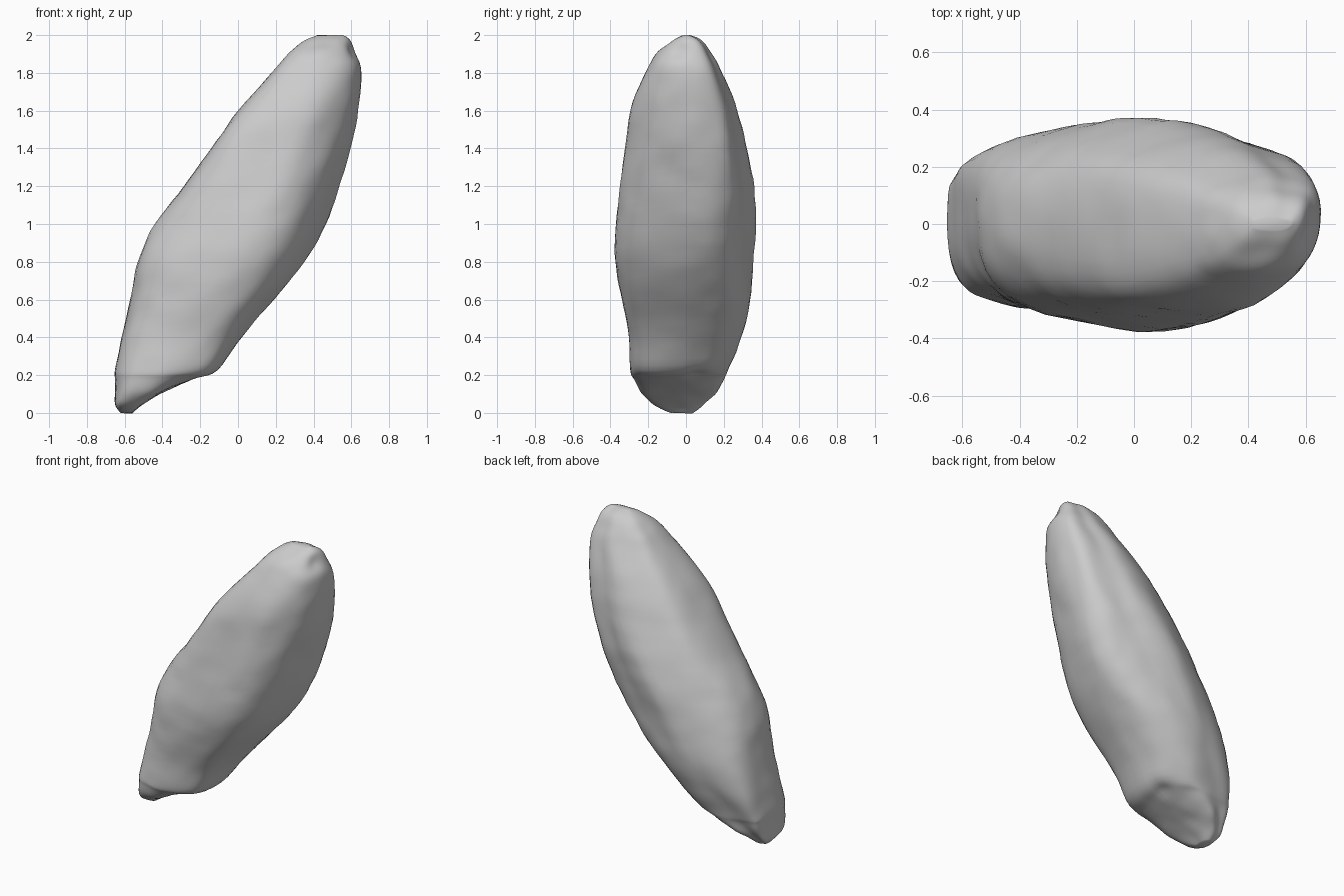
import bpy
import bmesh
import math
from mathutils import Vector, noise

cube = bpy.data.objects.get("Cube")
if cube:
    bpy.data.objects.remove(cube, do_unlink=True)

# Horizontal slices in hundredths: height, left, right, front, back
SLICES = [
    (0, -62, -56, -8, 3), (4, -65, -51, -17, 9), (10, -65, -41, -23, 15),
    (18, -65, -23, -27, 20), (23, -65, -11, -29, 23), (40, -62, 2, -30, 30),
    (60, -57, 19, -34, 35), (80, -53, 35, -37, 36), (100, -44, 46, -37, 37),
    (120, -29, 53, -35, 36), (140, -14, 59, -32, 32), (160, 0, 63, -29, 27),
    (180, 18, 65, -21, 19), (190, 27, 62, -16, 14), (197, 36, 59, -8, 8),
    (200, 42, 55, -2, 2),
]
# Slice outlines at the foot, waist and head, each starting at the left edge
FOOT = [(-1, .1), (-.85, -.65), (-.4, -.95), (.4, -1), (.87, -.75),
        (1, 0), (.85, .6), (.3, 1), (-.4, .9), (-.93, .78)]
WAIST = [(-1, 0), (-.88, -.5), (-.45, -.83), (.3, -1), (.75, -.7),
         (1, .15), (.9, .6), (.5, .83), (-.1, 1), (-.83, .54)]
HEAD = [(-1, .1), (-.92, -.68), (-.48, -.94), (.25, -.98), (.77, -.63),
        (1, 0), (.93, .67), (.5, .87), (0, 1), (-.8, .7)]
STEPS = 5


def spline(a, b, c, d, t):
    """Point between b and c on a smooth curve through all four."""
    return 0.5 * (2 * b + (c - a) * t + (2 * a - 5 * b + 4 * c - d) * t ** 2
                  + (3 * b - a - 3 * c + d) * t ** 3)


def resample(points, closed):
    points = [Vector(p) for p in points]
    n = len(points)
    pick = (lambda i: points[i % n]) if closed else (lambda i: points[max(0, min(n - 1, i))])
    result = [spline(pick(i - 1), pick(i), pick(i + 1), pick(i + 2), k / STEPS)
              for i in range(n if closed else n - 1) for k in range(STEPS)]
    return result if closed else result + [points[-1]]


def outline_at(z):
    """Blend the waist outline towards the foot or the head."""
    end, blend = (foot, (100 - z) / 85) if z < 100 else (head, (z - 100) / 45)
    return [a.lerp(b, min(1, blend)) for a, b in zip(waist, end)]


def dent(co, centre, radius, depth):
    """Push the surface inward around a point."""
    offset = (co - Vector(centre)).length / radius
    return depth * math.exp(-offset * offset)


def weather(co, normal):
    """Long shallow facets, fine chips and three hollows."""
    along = Vector((co.x - co.z * 0.4, co.y, co.z * 0.5))
    amount = 0.008 * noise.noise(along * 6) + 0.006 * noise.noise(co * 11)
    amount -= dent(co, (0.61, -0.04, 1.92), 0.05, 0.02)
    amount -= dent(co, (-0.18, 0.05, 0.2), 0.06, 0.025)
    amount -= dent(co, (0.5, -0.1, 1.3), 0.08, 0.015)
    return co + normal * amount


# Stone body: stacked rings joined by quads and closed at both tips
bm = bmesh.new()
foot, waist, head = (resample(shape, True) for shape in (FOOT, WAIST, HEAD))
rings = []
for z, left, right, front, back in resample(SLICES, False):
    mid, half = (left + right) / 2, (right - left) / 2
    ridge, depth = (front + back) / 2, (back - front) / 2
    rings.append([bm.verts.new(Vector((mid + half * u, ridge + depth * v, z)) / 100)
                  for u, v in outline_at(z)])
count = len(waist)
for low, high in zip(rings, rings[1:]):
    for i in range(count):
        j = (i + 1) % count
        bm.faces.new((low[i], low[j], high[j], high[i]))
bm.faces.new(list(reversed(rings[0])))
bm.faces.new(rings[-1])
bm.normal_update()

# Rough, worn surface
for vert, co in [(v, weather(v.co, v.normal)) for v in bm.verts]:
    vert.co = co
bmesh.ops.smooth_vert(bm, verts=bm.verts, factor=0.3,
                      use_axis_x=True, use_axis_y=True, use_axis_z=True)
bmesh.ops.recalc_face_normals(bm, faces=bm.faces)

mesh = bpy.data.meshes.new("leaning_stone")
bm.to_mesh(mesh)
bm.free()
stone = bpy.data.objects.new("leaning_stone", mesh)
bpy.context.collection.objects.link(stone)

# Plain grey stone colour
grey = bpy.data.materials.new("stone_grey")
grey.use_nodes = True
colour = (0.6, 0.6, 0.6, 1)
grey.diffuse_color = colour
grey.node_tree.nodes["Principled BSDF"].inputs["Base Color"].default_value = colour
mesh.materials.append(grey)

bpy.context.view_layer.objects.active = stone
stone.select_set(True)
bpy.ops.object.shade_smooth_by_angle(angle=math.radians(50))
